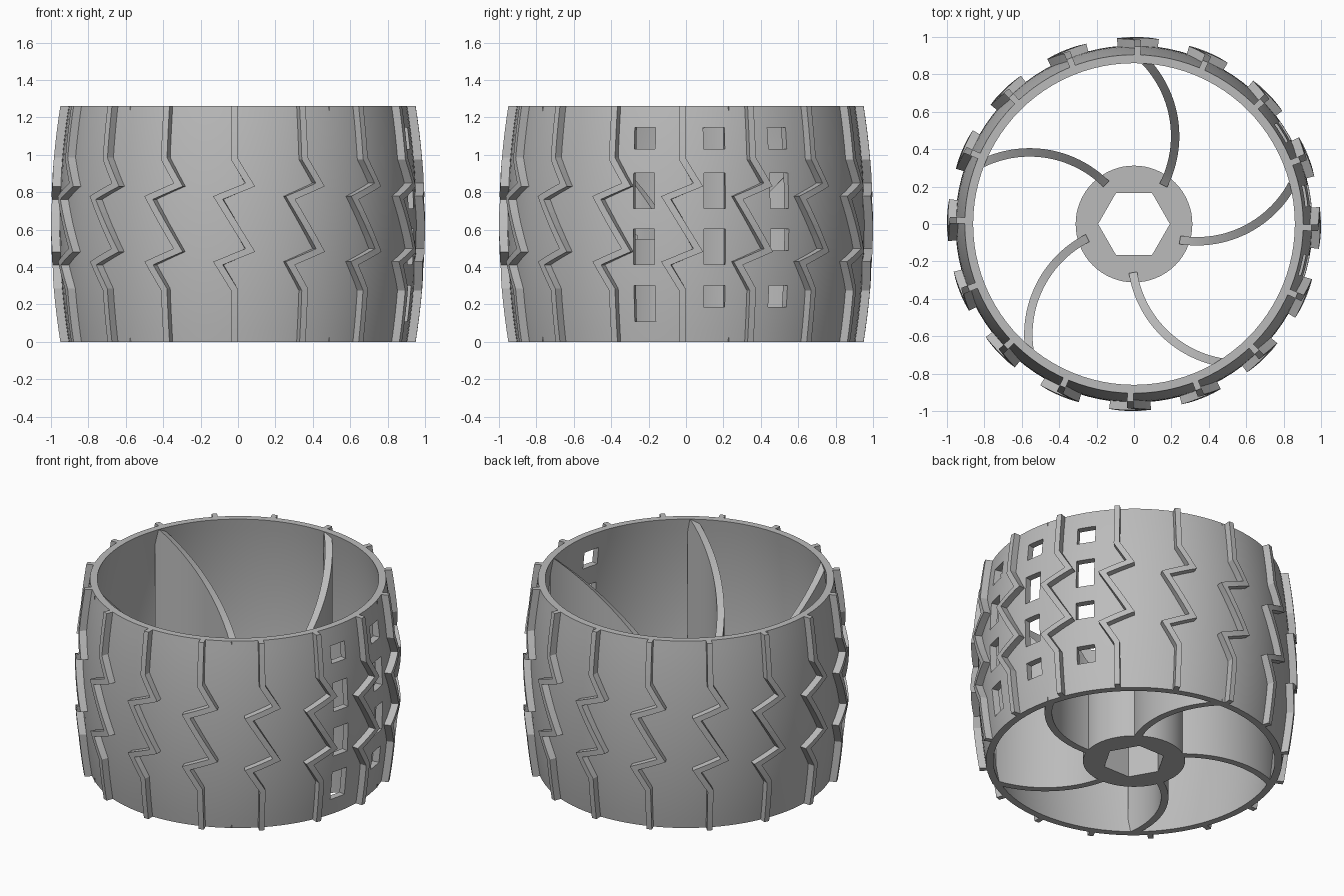
import bpy, bmesh
from math import pi, sin, cos, radians, hypot
from mathutils import Matrix, Vector

if "Cube" in bpy.data.objects:
    bpy.data.objects.remove(bpy.data.objects["Cube"], do_unlink=True)

HEIGHT = 1.26
HALF = HEIGHT / 2
TREADS = 16

grey = bpy.data.materials.new("machined_grey")
grey.use_nodes = True
colour = (0.5, 0.5, 0.5, 1)
grey.diffuse_color = colour
grey.node_tree.nodes["Principled BSDF"].inputs["Base Color"].default_value = colour


def finish(name, bm):
    """Turn a bmesh into a linked, coloured object."""
    bmesh.ops.recalc_face_normals(bm, faces=bm.faces)
    mesh = bpy.data.meshes.new(name)
    bm.to_mesh(mesh)
    bm.free()
    mesh.materials.append(grey)
    obj = bpy.data.objects.new(name, mesh)
    bpy.context.collection.objects.link(obj)
    return obj


def activate(obj):
    bpy.ops.object.select_all(action='DESELECT')
    obj.select_set(True)
    bpy.context.view_layer.objects.active = obj


def smooth(obj):
    activate(obj)
    bpy.ops.object.shade_smooth_by_angle(angle=radians(25))


def cut(obj, cutter):
    """Subtract the cutter and discard it."""
    cutter.hide_render = True
    mod = obj.modifiers.new("cut", 'BOOLEAN')
    mod.operation = 'DIFFERENCE'
    mod.solver = 'EXACT'
    mod.object = cutter
    activate(obj)
    bpy.ops.object.modifier_apply(modifier=mod.name)
    bpy.data.objects.remove(cutter, do_unlink=True)


def skin(bm, sections, closed=False):
    """Join equal-length rings of points into a tube."""
    rings = [[bm.verts.new(p) for p in s] for s in sections]
    n = len(rings[0])
    pairs = list(zip(rings, rings[1:]))
    if closed:
        pairs.append((rings[-1], rings[0]))
    else:
        bm.faces.new(rings[0])
        bm.faces.new(rings[-1])
    for a, b in pairs:
        for i in range(n):
            j = (i + 1) % n
            bm.faces.new((a[i], a[j], b[j], b[i]))


def polar(r, a, z):
    return Vector((r * cos(a), r * sin(a), z))


def barrel(z, end_radius):
    """Radius of the crowned surface at height z."""
    return end_radius + 0.05 * (1 - ((z - HALF) / HALF) ** 2)


# Crowned rim shell
levels = [HEIGHT * i / 18 for i in range(19)]
profile = [(barrel(z, 0.905), z) for z in levels]
profile += [(barrel(z, 0.86), z) for z in reversed(levels)]
bm = bmesh.new()
skin(bm, [[polar(r, 2 * pi * k / 96, z) for r, z in profile] for k in range(96)], True)
rim = finish("rim", bm)

# Three columns of short and long window slots
SHORT, LONG = 0.115, 0.19
columns = {-13.7: (SHORT, LONG, LONG, LONG),
           9.3: (SHORT, LONG, LONG, SHORT),
           31.7: (SHORT, LONG, SHORT, SHORT)}
bm = bmesh.new()
for angle, sizes in columns.items():
    for top, size in zip((1.145, 0.904, 0.603, 0.3), sizes):
        place = (Matrix.Rotation(radians(angle), 4, 'Z')
                 @ Matrix.Translation((0.93, 0, top - size / 2))
                 @ Matrix.Diagonal((0.3, 0.115, size, 1)))
        bmesh.ops.create_cube(bm, size=1, matrix=place)
cut(rim, finish("window_cutter", bm))
smooth(rim)

# Zigzag tread centre line: sideways offset and height
path = [Vector(p) for p in ((0, 0), (0, 0.28), (-0.085, 0.42), (0.085, 0.49),
                            (-0.085, 0.77), (0.085, 0.84), (0, 0.98), (0, HEIGHT))]
WIDTH = 0.035


def mitred_edges(points):
    """Left and right border of a constant-width band."""
    out = []
    for i, p in enumerate(points):
        d0 = (p - points[max(i - 1, 0)]).normalized()
        d1 = (points[min(i + 1, len(points) - 1)] - p).normalized()
        d0, d1 = (d0 if i else d1), (d1 if d1.length else d0)
        n0, n1 = Vector((-d0.y, d0.x)), Vector((-d1.y, d1.x))
        m = (n0 + n1).normalized()
        m *= WIDTH / 2 / max(m.dot(n0), 0.3)
        out.append((p + m, p - m))
    return out


# Tread bars wrapped on the rim
borders = mitred_edges(path)
rungs = []
for (l0, r0), (l1, r1) in zip(borders, borders[1:]):
    rungs += [(l0.lerp(l1, t / 4), r0.lerp(r1, t / 4)) for t in range(4)]
rungs.append(borders[-1])
for k in range(TREADS):
    start = 2 * pi * k / TREADS - 0.021
    sections = []
    for left, right in rungs:
        corners = ((left, 0.89), (left, 0.95), (right, 0.95), (right, 0.89))
        sections.append([polar(barrel(p.y, r), start + p.x / 0.98, p.y)
                         for p, r in corners])
    bm = bmesh.new()
    skin(bm, sections)
    finish(f"tread_{k + 1}", bm)

# Hub with a hexagonal bore
HUB = 0.55
bm = bmesh.new()
bmesh.ops.create_cone(bm, cap_ends=True, segments=64, radius1=0.312, radius2=0.312,
                      depth=HUB, matrix=Matrix.Translation((0, 0, HUB / 2)))
hub = finish("hub", bm)
bm = bmesh.new()
skin(bm, [[polar(0.192, pi * k / 3, z) for k in range(6)] for z in (-0.5, 1)])
cut(hub, finish("bore_cutter", bm))
smooth(hub)

# Curved spokes rising from hub to rim
THICK = 0.045
for k in range(5):
    sections = []
    for i in range(25):
        a = radians(-27 + 73.5 * i / 24)
        pts = [(-0.36 + r * cos(a), 0.47 + r * sin(a))
               for r in (0.58 - THICK / 2, 0.58 + THICK / 2)]
        reach = hypot(-0.36 + 0.58 * cos(a), 0.47 + 0.58 * sin(a))
        t = min(max((reach - 0.25) / 0.62, 0), 1)
        top = HUB + 0.01 + (HEIGHT - HUB - 0.015) * t ** 1.15
        (x0, y0), (x1, y1) = pts
        sections.append([(x0, y0, 0), (x1, y1, 0), (x1, y1, top), (x0, y0, top)])
    bm = bmesh.new()
    skin(bm, sections)
    bmesh.ops.rotate(bm, verts=bm.verts, matrix=Matrix.Rotation(2 * pi * k / 5, 3, 'Z'))
    smooth(finish(f"spoke_{k + 1}", bm))
